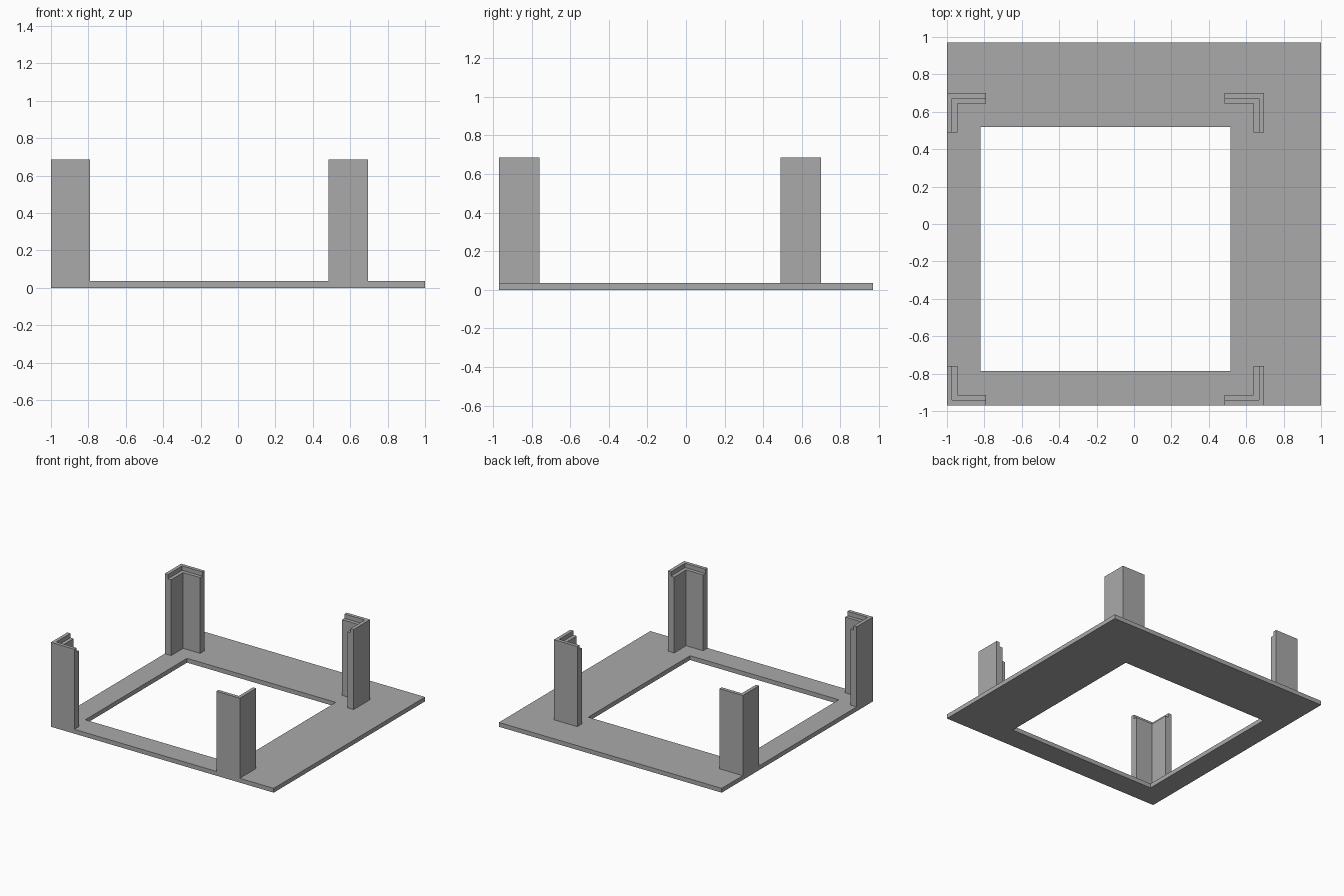
import bpy
import bmesh

cube = bpy.data.objects.get("Cube")
if cube:
    bpy.data.objects.remove(cube, do_unlink=True)

# Single matte grey
grey = bpy.data.materials.new("grey")
grey.use_nodes = True
colour = (0.4, 0.4, 0.4, 1)
grey.diffuse_color = colour
grey.node_tree.nodes["Principled BSDF"].inputs["Base Color"].default_value = colour

DECK = 0.035      # deck thickness
STEP = 0.65       # height of the inner ledge
TOP = 0.685       # height of the outer lip
ARM = 0.21        # length of each post arm
WALL = 0.057      # post wall thickness
LIP = 0.028       # lip thickness


def finish(name, bm):
    bmesh.ops.recalc_face_normals(bm, faces=bm.faces)
    mesh = bpy.data.meshes.new(name)
    bm.to_mesh(mesh)
    bm.free()
    mesh.materials.append(grey)
    obj = bpy.data.objects.new(name, mesh)
    bpy.context.collection.objects.link(obj)
    return obj


def raise_faces(bm, faces, height):
    ext = bmesh.ops.extrude_face_region(bm, geom=faces)
    verts = [g for g in ext["geom"] if isinstance(g, bmesh.types.BMVert)]
    bmesh.ops.translate(bm, verts=verts, vec=(0, 0, height))


def rectangle(bm, x0, x1, y0, y1):
    return [bm.verts.new((x, y, 0))
            for x, y in ((x0, y0), (x1, y0), (x1, y1), (x0, y1))]


# Flat deck with an off-centre rectangular opening
bm = bmesh.new()
outer = rectangle(bm, -1, 1, -0.97, 0.97)
inner = rectangle(bm, -0.82, 0.515, -0.787, 0.518)
ring = [bm.faces.new((outer[i], outer[(i + 1) % 4], inner[(i + 1) % 4], inner[i]))
        for i in range(4)]
raise_faces(bm, ring, DECK)
finish("deck_frame", bm)


# L-shaped prism with its outer corner at (cx, cy), arms pointing along sx, sy
def angle_prism(name, cx, cy, sx, sy, thick, z0, z1):
    bm = bmesh.new()
    profile = ((0, 0), (ARM, 0), (ARM, thick), (thick, thick), (thick, ARM), (0, ARM))
    verts = [bm.verts.new((cx + sx * u, cy + sy * v, z0)) for u, v in profile]
    raise_faces(bm, [bm.faces.new(verts)], z1 - z0)
    finish(name, bm)


# Four corner posts, each with a raised outer lip above an inner ledge
for side, cx, sx in (("right", -1, 1), ("left", 0.695, -1)):
    for end, cy, sy in (("front", -0.97, 1), ("back", 0.7, -1)):
        label = f"{end}_{side}_post"
        angle_prism(label, cx, cy, sx, sy, WALL, DECK, STEP)
        angle_prism(label + "_lip", cx, cy, sx, sy, LIP, STEP, TOP)
